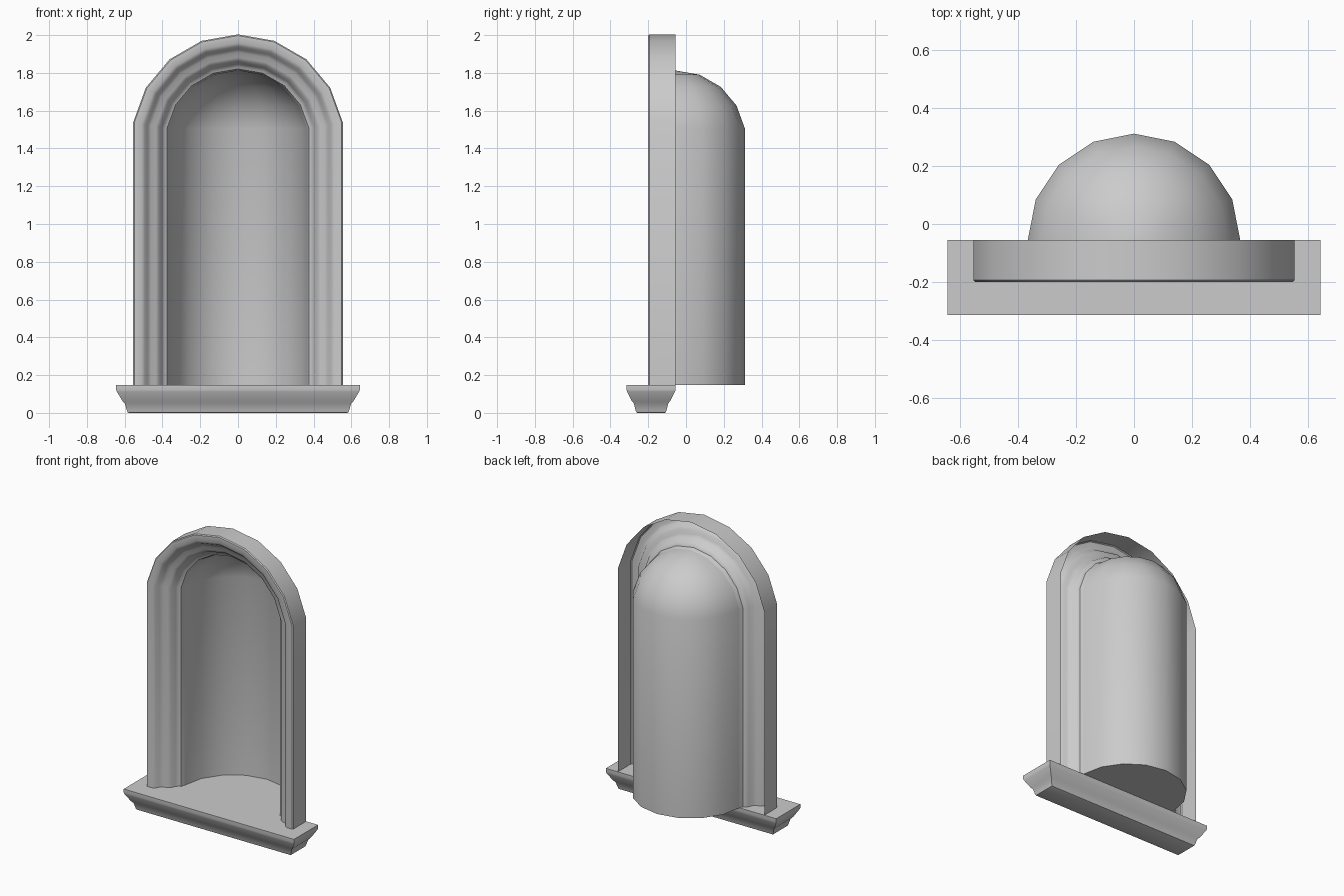
import bpy
import bmesh
from math import radians, sin, cos

cube = bpy.data.objects.get("Cube")
if cube:
    bpy.data.objects.remove(cube)

plaster = bpy.data.materials.new("plaster grey")
plaster.use_nodes = True
GREY = (0.6, 0.6, 0.6, 1)
plaster.diffuse_color = GREY
plaster.node_tree.nodes["Principled BSDF"].inputs["Base Color"].default_value = GREY

BASE, SPRING, BACK = 0.147, 1.44, -0.055
INNER = 0.367
ARC = [radians(a) for a in range(10, 171, 20)]
MITRE = cos(radians(10))


def loft(name, rings, closed=False, caps=()):
    """Skin a list of point rings; caps lists the rings to fill."""
    bm = bmesh.new()
    rows = [[bm.verts.new(p) for p in ring] for ring in rings]
    for a, b in zip(rows, rows[1:]):
        count = len(a) if closed else len(a) - 1
        for i in range(count):
            j = (i + 1) % len(a)
            bm.faces.new((a[i], a[j], b[j], b[i]))
    for i in caps:
        bm.faces.new(rows[i])
    bmesh.ops.remove_doubles(bm, verts=bm.verts[:], dist=0.0001)
    bmesh.ops.recalc_face_normals(bm, faces=bm.faces[:])
    mesh = bpy.data.meshes.new(name)
    bm.to_mesh(mesh)
    bm.free()
    mesh.materials.append(plaster)
    obj = bpy.data.objects.new(name, mesh)
    bpy.context.collection.objects.link(obj)
    bpy.ops.object.select_all(action='DESELECT')
    obj.select_set(True)
    bpy.context.view_layer.objects.active = obj
    bpy.ops.object.shade_smooth_by_angle(angle=radians(35))
    return obj


# Moulded surround: open-backed profile swept up, over the arch and down
profile = [(0.555, BACK), (0.555, -0.194), (0.549, -0.2), (0.51, -0.2),
           (0.492, -0.188), (0.478, -0.165), (0.46, -0.15), (0.435, -0.144),
           (0.416, -0.13), (0.403, -0.1), (0.39, -0.085), (0.376, -0.08),
           (INNER, BACK)]


def arch_ring(r, y):
    arc = [(r / MITRE * cos(a), y, SPRING + r / MITRE * sin(a)) for a in ARC]
    return [(r, y, BASE)] + arc + [(-r, y, BASE)]


loft("arch_surround", [arch_ring(r, y) for r, y in profile])

# Recess: half-round wall topped by a quarter dome, with a floor
levels = [(INNER, BASE)] + [(INNER / MITRE * cos(a), SPRING + INNER / MITRE * sin(a))
                            for a in ARC[:5]]
TURN = [radians(180 * i / 8) for i in range(9)]
loft("niche_recess",
     [[(r * cos(t), BACK + r * sin(t), z) for t in TURN] for r, z in levels],
     caps=(0,))

# Sill: stepped block tapering on all four sides
steps = [(0, BASE), (0, 0.122), (0.004, 0.112), (0.034, 0.062), (0.046, 0.05),
         (0.057, 0.012), (0.061, 0.003), (0.068, 0)]


def sill_ring(inset, z):
    x, front, back = 0.645 - inset, -0.315 + inset * 0.85, BACK - inset * 0.85
    return [(-x, front, z), (x, front, z), (x, back, z), (-x, back, z)]


loft("sill", [sill_ring(i, z) for i, z in steps], closed=True, caps=(0, -1))
